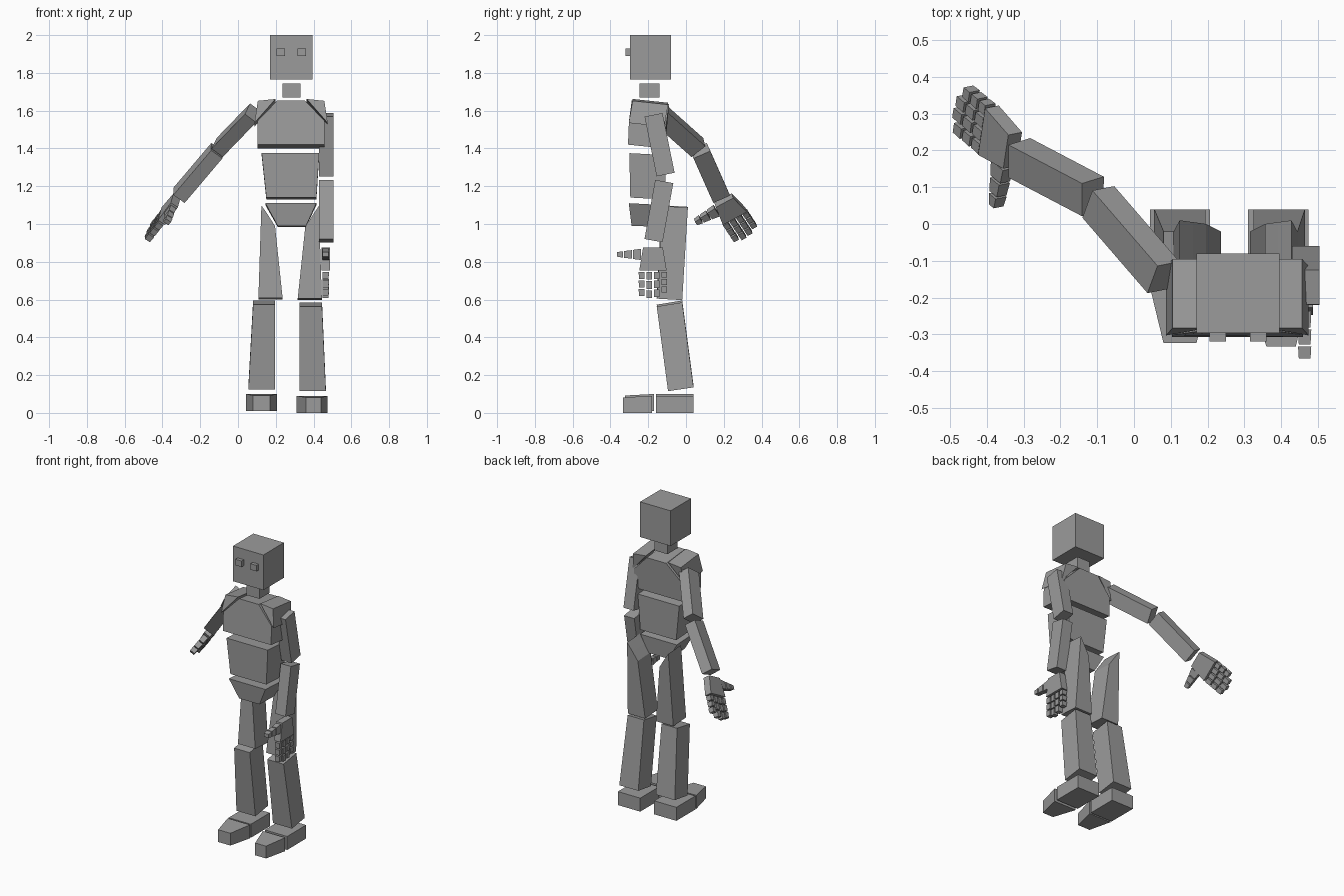
import bpy
import bmesh
from mathutils import Vector as V

cube = bpy.data.objects.get("Cube")
if cube:
    bpy.data.objects.remove(cube, do_unlink=True)

# Single grey material
grey = bpy.data.materials.new("plain_grey")
grey.use_nodes = True
colour = (0.33, 0.33, 0.33, 1)
grey.diffuse_color = colour
grey.node_tree.nodes["Principled BSDF"].inputs["Base Color"].default_value = colour


def loft(name, start, end):
    """Closed solid between two rings with equal point counts."""
    bm = bmesh.new()
    a = [bm.verts.new(p) for p in start]
    b = [bm.verts.new(p) for p in end]
    bm.faces.new(a)
    bm.faces.new(b)
    for i in range(len(a)):
        j = (i + 1) % len(a)
        bm.faces.new((a[i], a[j], b[j], b[i]))
    bmesh.ops.recalc_face_normals(bm, faces=bm.faces)
    mesh = bpy.data.meshes.new(name)
    bm.to_mesh(mesh)
    bm.free()
    mesh.materials.append(grey)
    obj = bpy.data.objects.new(name, mesh)
    bpy.context.collection.objects.link(obj)
    return obj


def ring(x0, x1, front, back):
    """Rectangle whose front and back edges sit at the given (y, z)."""
    return [(x0, *front), (x1, *front), (x1, *back), (x0, *back)]


def box(name, x0, x1, y0, y1, z0, z1):
    loft(name, ring(x0, x1, (y0, z0), (y1, z0)), ring(x0, x1, (y0, z1), (y1, z1)))


def prism(name, outline, front, back, drop):
    """Extrude an (x, z, lean) outline from front to back; lean shifts y."""
    loft(name, [(x, front + lean, z) for x, z, lean in outline],
         [(x, back + lean, z - drop) for x, z, lean in outline])


def limb(name, start, end, side, size0, size1):
    """Tapered bar; each size is (width along side, thickness)."""
    u = (end - start).normalized()
    w = (side - u * side.dot(u)).normalized()
    t = w.cross(u)
    corners = ((1, 1), (-1, 1), (-1, -1), (1, -1))

    def section(centre, size):
        return [centre + w * (size[0] / 2 * i) + t * (size[1] / 2 * j) for i, j in corners]

    loft(name, section(start, size0), section(end, size1))


# Head, eyes and neck
box("head", 0.17, 0.395, -0.296, -0.08, 1.765, 2)
for tag, x in (("right", 0.205), ("left", 0.315)):
    box(tag + "_eye", x, x + 0.045, -0.32, -0.29, 1.89, 1.93)
box("neck", 0.235, 0.33, -0.245, -0.14, 1.67, 1.745)

# Torso
MID = 0.281
chest = [(-0.072, 1.655, 0.02), (0.072, 1.655, 0.02), (0.178, 1.545, 0.005),
         (0.178, 1.42, 0), (-0.178, 1.42, 0), (-0.178, 1.545, 0.005)]
prism("chest", [(MID + x, z, lean) for x, z, lean in chest], -0.307, -0.11, 0.02)
loft("abdomen", ring(0.125, 0.43, (-0.3, 1.375), (-0.107, 1.365)),
     ring(0.15, 0.415, (-0.295, 1.14), (-0.11, 1.13)))
loft("pelvis", ring(0.145, 0.415, (-0.303, 1.11), (-0.11, 1.1)),
     ring(0.21, 0.36, (-0.288, 0.99), (-0.12, 0.985)))

# Shoulders, thighs, shins and feet
for tag, s, dz in (("right", -1, 0.004), ("left", 1, 0)):
    shoulder = [(0.082, 1.662, 0.02), (0.176, 1.652, 0.02), (0.194, 1.535, 0)]
    prism(tag + "_shoulder", [(MID + s * x, z, lean) for x, z, lean in shoulder],
          -0.303, -0.115, 0.02)

    thigh = [(0.152, 1.095, 0.03), (0.115, 1.04, 0.025), (0.08, 0.985, 0.02),
             (0.04, 0.605, 0), (0.168, 0.605, 0)]
    prism(tag + "_thigh", [(MID - 0.005 + s * x, z + dz, lean) for x, z, lean in thigh],
          -0.155, -0.02, 0.008)

hips = {"right": ((0.08, 0.195), (0.055, 0.195), (0.043, 0.207), (0.08, 0.17), 0.01),
        "left": ((0.325, 0.445), (0.325, 0.465), (0.31, 0.475), (0.36, 0.44), 0)}
for tag, (knee, ankle, sole, tip, lift) in hips.items():
    loft(tag + "_shin", ring(*knee, (-0.155, 0.563 + lift), (-0.02, 0.585 + lift)),
         ring(*ankle, (-0.095, 0.115 + lift), (0.04, 0.135 + lift)))
    top = 0.09 + lift
    box(tag + "_heel", *sole, -0.16, 0.04, lift, top)
    toe_y = lift - 0.333
    back_y = lift - 0.18
    loft(tag + "_toe", ring(*sole, (back_y, lift), (back_y, top)),
         ring(*tip, (toe_y, lift), (toe_y, top - 0.008)))


# Hands: palm, three-part fingers and thumb
def hand(tag, wrist, along, side):
    d = along.normalized()
    w = (side - d * side.dot(d)).normalized()

    def at(a, b):
        return wrist + w * a + d * b

    limb(tag + "_palm", at(0, 0), at(0, 0.12), w, (0.105, 0.045), (0.145, 0.045))
    fingers = (("index", 0.06, 0.037), ("middle", 0.02, 0.041),
               ("ring", -0.02, 0.039), ("little", -0.06, 0.031))
    for label, a, length in fingers:
        for k in range(3):
            b = 0.128 + k * (length + 0.008)
            limb(f"{tag}_{label}_finger_{k}", at(a, b), at(a, b + length), w,
                 (0.031, 0.034), (0.029, 0.032))
    thumb = ((0.062, 0.106, 0.06, 0.048), (0.112, 0.152, 0.045, 0.036),
             (0.158, 0.19, 0.034, 0.024))
    for k, (a0, a1, w0, w1) in enumerate(thumb):
        limb(f"{tag}_thumb_{k}", at(a0, 0.036), at(a1, 0.036), d,
             (w0, 0.036), (w1, 0.032))


# Arms: one hanging, one reaching out and back
ARM = (0.097, 0.075)
forward = V((0, -1, 0))
limb("left_upper_arm", V((0.467, -0.172, 1.578)), V((0.467, -0.108, 1.262)), forward, ARM, ARM)
limb("left_forearm", V((0.467, -0.115, 1.225)), V((0.467, -0.172, 0.912)), forward, ARM, ARM)
hand("left", V((0.464, -0.175, 0.875)), V((0, 0, -1)), forward)

limb("right_upper_arm", V((0.08, -0.145, 1.588)), V((-0.097, 0.06, 1.405)),
     V((-0.25, -0.8, -0.55)), ARM, ARM)
limb("right_forearm", V((-0.112, 0.075, 1.388)), V((-0.312, 0.18, 1.152)),
     V((0, -0.92, -0.4)), ARM, ARM)
hand("right", V((-0.33, 0.2, 1.125)), V((-0.55, 0.46, -0.7)), V((-0.13, -0.88, -0.47)))
